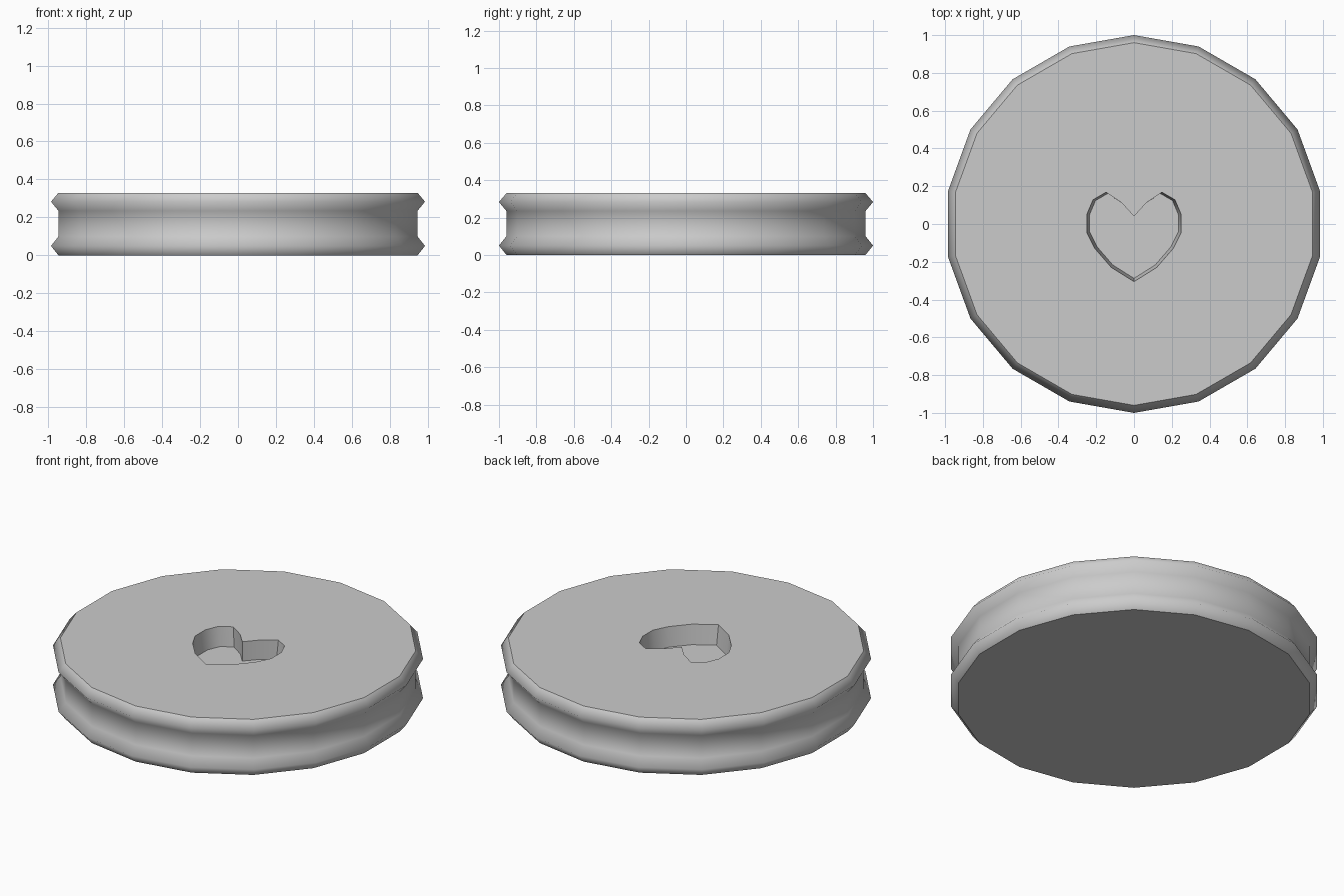
import bpy, bmesh, math

cube = bpy.data.objects.get("Cube")
if cube:
    bpy.data.objects.remove(cube, do_unlink=True)

SIDES = 18
HEIGHT = 0.33
DEPTH = 0.115

# one grey material
grey = bpy.data.materials.new("plain_grey")
grey.use_nodes = True
colour = (0.6, 0.6, 0.6, 1)
grey.diffuse_color = colour
grey.node_tree.nodes["Principled BSDF"].inputs["Base Color"].default_value = colour

bm = bmesh.new()


def bridge(lower, upper):
    """Join two loops of vertices with smooth quads."""
    n = len(lower)
    for i in range(n):
        j = (i + 1) % n
        bm.faces.new((lower[i], lower[j], upper[j], upper[i])).smooth = True


def loop_edges(loop):
    return [bm.edges.get((v, loop[i - 1])) for i, v in enumerate(loop)]


# grooved rim: (radius, height) profile turned around z
profile = [(0.96, 0), (1, 0.05), (0.96, 0.1),
           (0.96, 0.235), (1, 0.283), (0.96, HEIGHT)]
rings = []
for r, z in profile:
    angles = [math.pi / 2 + math.tau * i / SIDES for i in range(SIDES)]
    rings.append([bm.verts.new((r * math.cos(a), r * math.sin(a), z)) for a in angles])
for low, high in zip(rings, rings[1:]):
    bridge(low, high)

# flat underside
bm.faces.new(rings[0][::-1])

# heart recess: half outline mirrored, narrowing slightly to its floor
half = [(0, 0.04), (0.065, 0.112), (0.148, 0.168), (0.217, 0.128), (0.25, 0.05),
        (0.25, -0.045), (0.207, -0.13), (0.12, -0.23), (0, -0.305)]
outline = half + [(-x, y) for x, y in half[-2:0:-1]]
heart_top = [bm.verts.new((x, y, HEIGHT)) for x, y in outline]
heart_floor = [bm.verts.new((x * 0.94, 0.04 + (y - 0.04) * 0.95, HEIGHT - DEPTH))
               for x, y in outline]
bridge(heart_top, heart_floor)
bm.faces.new(heart_floor[::-1])

# flat top around the heart opening
edges = loop_edges(rings[-1]) + loop_edges(heart_top)
bmesh.ops.triangle_fill(bm, edges=edges, use_beauty=True, normal=(0, 0, 1))
bmesh.ops.recalc_face_normals(bm, faces=bm.faces)

# crisp borders and heart corners, soft groove
for loop in (rings[0], rings[-1], heart_top, heart_floor):
    for e in loop_edges(loop):
        e.smooth = False
for i in (0, 2, 8, 14):
    bm.edges.get((heart_top[i], heart_floor[i])).smooth = False

mesh = bpy.data.meshes.new("grooved_disc")
bm.to_mesh(mesh)
bm.free()
mesh.materials.append(grey)
disc = bpy.data.objects.new("grooved_disc", mesh)
bpy.context.collection.objects.link(disc)
